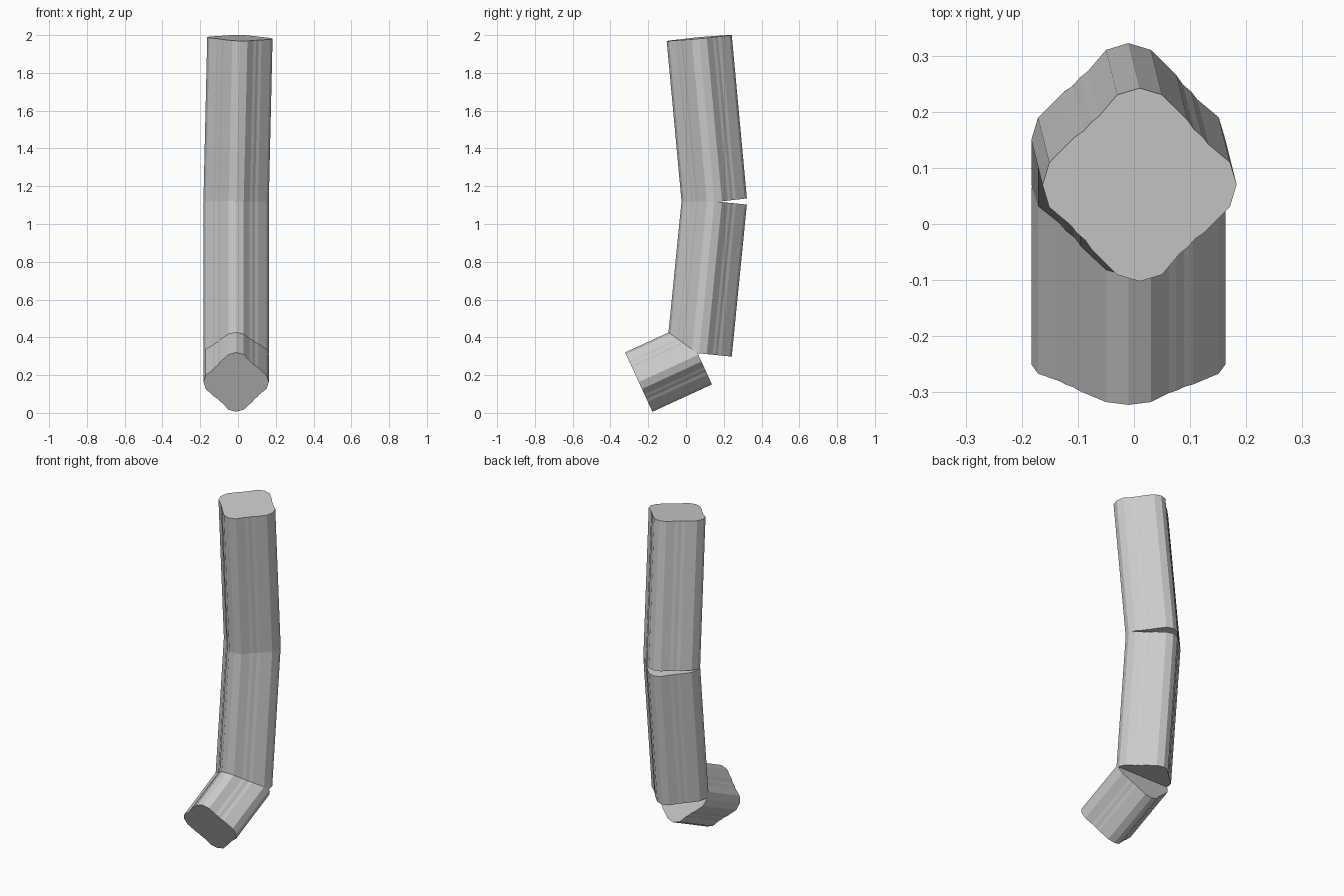
import bpy, bmesh
from mathutils import Vector, Matrix

if "Cube" in bpy.data.objects:
    bpy.data.objects.remove(bpy.data.objects["Cube"])

grey = bpy.data.materials.new("plain grey")
grey.diffuse_color = (0.6, 0.6, 0.6, 1)
grey.use_nodes = True
grey.node_tree.nodes["Principled BSDF"].inputs["Base Color"].default_value = grey.diffuse_color

# One quarter of the rounded-diamond section, from the back corner to the right corner
QUARTER = [(0, .173), (.04, .161), (.086, .115), (.097, .099),
           (.112, .086), (.123, .072), (.161, .040)]
SECTION = []
for turn in range(4):
    for x, y in QUARTER:
        for _ in range(turn):
            x, y = y, -x
        SECTION.append((x, y))


def segment(name, start, end):
    """Straight prism between two points, with caps square to its axis."""
    start, end = Vector(start), Vector(end)
    axis = (end - start).normalized()
    side = (Vector((1, 0, 0)) - axis * axis.x).normalized()
    depth = axis.cross(side)
    bm = bmesh.new()
    rings = [[bm.verts.new(p + side * x + depth * y) for x, y in SECTION]
             for p in (start, end)]
    n = len(SECTION)
    for i in range(n):
        j = (i + 1) % n
        bm.faces.new((rings[0][i], rings[0][j], rings[1][j], rings[1][i]))
    for ring in rings:
        bm.faces.new(ring)
    bmesh.ops.recalc_face_normals(bm, faces=bm.faces)
    mesh = bpy.data.meshes.new(name)
    bm.to_mesh(mesh)
    bm.free()
    mesh.materials.append(grey)
    obj = bpy.data.objects.new(name, mesh)
    bpy.context.collection.objects.link(obj)


# Three overlapping lengths of the bent bar
segment("upper_length", (-.01, .15, 1.12), (.01, .07, 1.985))
segment("middle_length", (-.01, .07, .315), (-.01, .15, 1.12))
segment("lower_length", (-.01, -.25, .163), (-.01, .065, .308))
